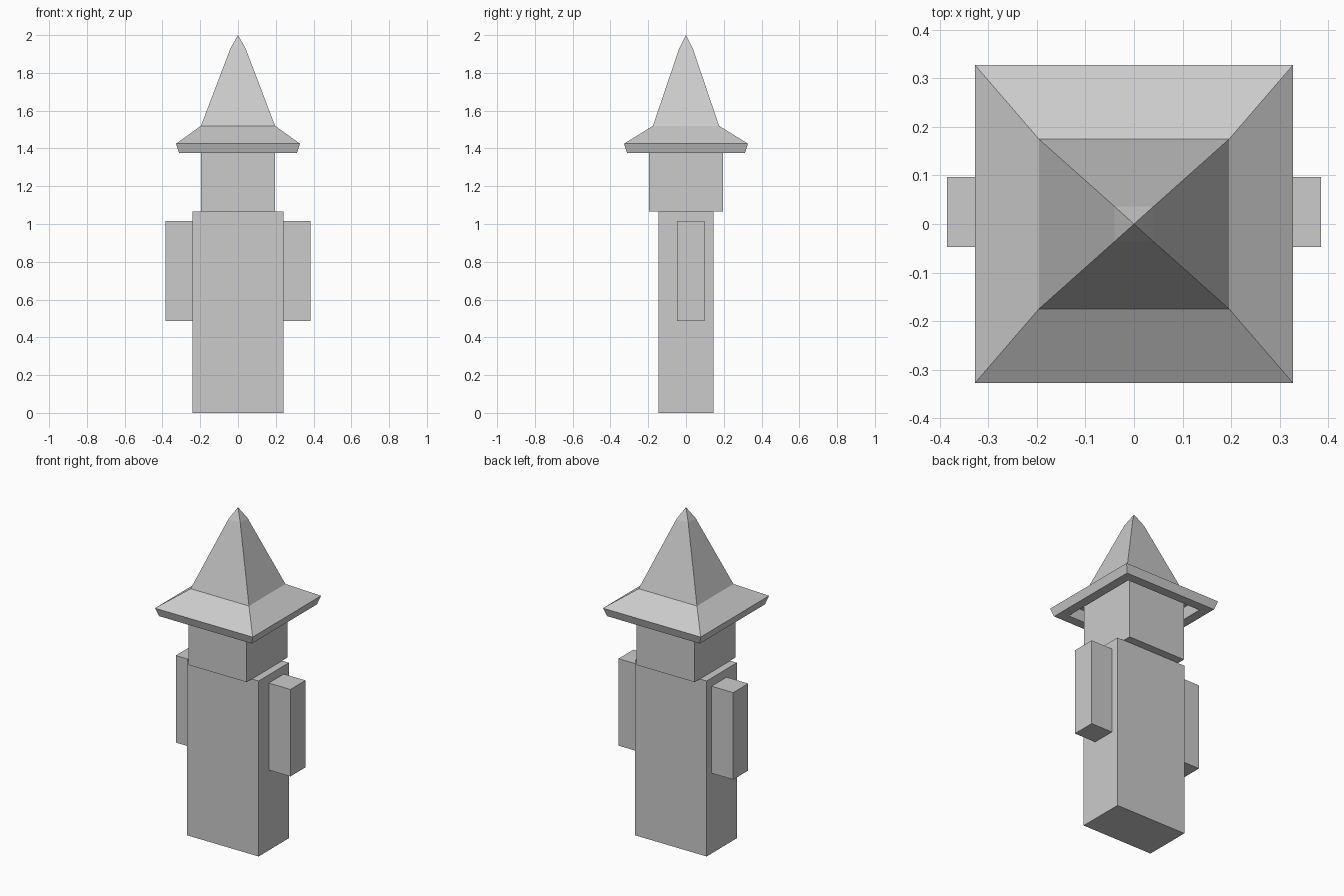
import bpy, bmesh

if "Cube" in bpy.data.objects:
    bpy.data.objects.remove(bpy.data.objects["Cube"])


def add_object(name, bm):
    bmesh.ops.recalc_face_normals(bm, faces=bm.faces[:])
    mesh = bpy.data.meshes.new(name)
    bm.to_mesh(mesh)
    bm.free()
    obj = bpy.data.objects.new(name, mesh)
    bpy.context.collection.objects.link(obj)
    return obj


def box(name, x0, x1, y0, y1, z0, z1):
    bm = bmesh.new()
    bmesh.ops.create_cube(bm, size=1)
    for v in bm.verts:
        v.co.x = (x0 + x1) / 2 + v.co.x * (x1 - x0)
        v.co.y = (y0 + y1) / 2 + v.co.y * (y1 - y0)
        v.co.z = (z0 + z1) / 2 + v.co.z * (z1 - z0)
    return add_object(name, bm)


# Body, head and mirrored arms
box("body", -0.24, 0.24, -0.145, 0.145, 0, 1.065)
box("head", -0.195, 0.195, -0.195, 0.195, 1.065, 1.46)
for side, label in ((-1, "left"), (1, "right")):
    xs = sorted((side * 0.24, side * 0.385))
    box(label + "_arm", xs[0], xs[1], -0.047, 0.097, 0.487, 1.015)

# Pointed hat: square rings (half x, half y, z) from recessed underside to tip
rings = [
    (0.19, 0.19, 1.44), (0.245, 0.245, 1.44), (0.255, 0.255, 1.375),
    (0.312, 0.312, 1.375), (0.328, 0.328, 1.425),
    (0.196, 0.175, 1.52), (0.040, 0.036, 1.93),
]
bm = bmesh.new()
loops = [[bm.verts.new((sx * hx, sy * hy, z))
          for sx, sy in ((-1, -1), (1, -1), (1, 1), (-1, 1))]
         for hx, hy, z in rings]
for a, b in zip(loops, loops[1:]):
    for i in range(4):
        j = (i + 1) % 4
        bm.faces.new((a[i], a[j], b[j], b[i]))
apex = bm.verts.new((0, 0, 2.0))
for i in range(4):
    bm.faces.new((loops[-1][i], loops[-1][(i + 1) % 4], apex))
bm.faces.new(loops[0][::-1])
add_object("hat", bm)
